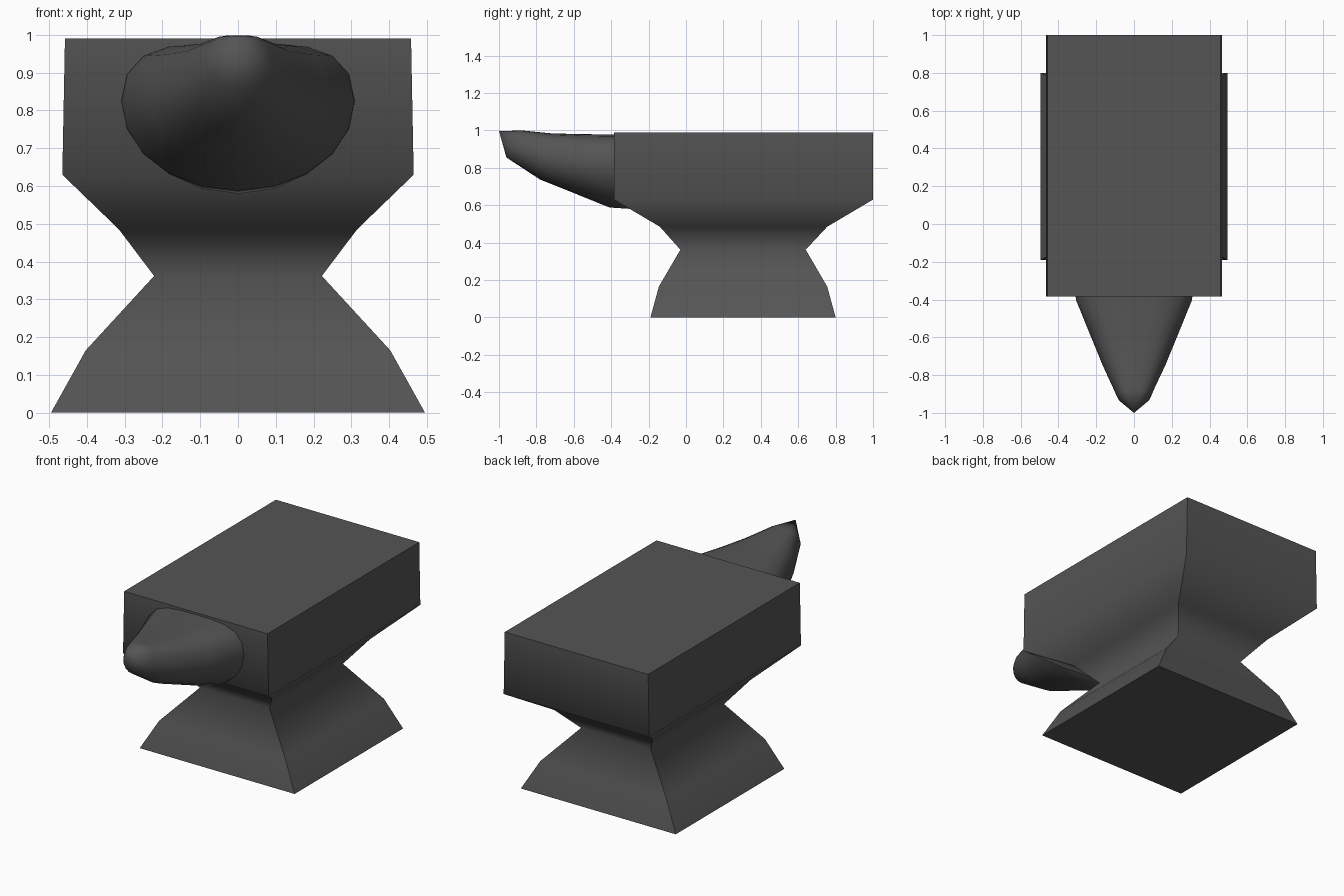
import bpy, bmesh
from math import sin, cos, pi

if "Cube" in bpy.data.objects:
    bpy.data.objects.remove(bpy.data.objects["Cube"])


def loft(name, rings, tip=None, sharp=False):
    """Skin a list of equal-length closed rings, capping both ends."""
    bm = bmesh.new()
    rows = [[bm.verts.new(p) for p in ring] for ring in rings]
    n = len(rows[0])
    for a, b in zip(rows, rows[1:]):
        for i in range(n):
            j = (i + 1) % n
            bm.faces.new((a[i], a[j], b[j], b[i]))
    bm.faces.new(rows[0][::-1])
    if tip:
        t = bm.verts.new(tip)
        for i in range(n):
            bm.faces.new((rows[-1][i], rows[-1][(i + 1) % n], t))
    else:
        bm.faces.new(rows[-1])
    bmesh.ops.recalc_face_normals(bm, faces=bm.faces)
    for f in bm.faces:
        f.smooth = True
    if sharp:
        # keep upright corners and both end rims crisp
        for a, b in zip(rows, rows[1:]):
            for u, v in zip(a, b):
                bm.edges.get((u, v)).smooth = False
        for row in (rows[0], rows[-1]):
            for i in range(n):
                bm.edges.get((row[i], row[(i + 1) % n])).smooth = False
    me = bpy.data.meshes.new(name)
    bm.to_mesh(me)
    bm.free()
    ob = bpy.data.objects.new(name, me)
    bpy.context.collection.objects.link(ob)
    return ob


# Body: flared foot, narrow waist and block, as rectangles (z, half width, y min, y max)
levels = [
    (0.00, 0.495, -0.19, 0.80),
    (0.165, 0.403, -0.145, 0.755),
    (0.362, 0.222, -0.03, 0.64),
    (0.485, 0.315, -0.14, 0.755),
    (0.63, 0.465, -0.385, 1.0),
    (0.99, 0.458, -0.385, 1.0),
]
loft("anvil_body",
     [[(-w, y0, z), (w, y0, z), (w, y1, z), (-w, y1, z)] for z, w, y0, y1 in levels],
     sharp=True)

# Horn: 20-sided flat-topped sections (y, half width, z of widest point, bottom, top, lean)
sections = [
    (-0.25, 0.313, 0.825, 0.577, 0.978, 0.0),
    (-0.40, 0.308, 0.825, 0.588, 0.978, 0.01),
    (-0.58, 0.235, 0.835, 0.665, 0.980, 0.02),
    (-0.75, 0.165, 0.865, 0.737, 0.984, 0.03),
    (-0.915, 0.087, 0.93, 0.855, 0.999, 0.045),
]


def horn_ring(y, w, mid, low, top, lean):
    ring = []
    for i in range(20):
        a = 2 * pi * i / 20
        s = sin(a)
        if s > 0:
            z = mid + (top - mid) * (1 - (1 - s) ** 1.7)
        else:
            z = mid + (mid - low) * s
        ring.append((w * cos(a), y + lean * s, z))
    return ring


loft("anvil_horn", [horn_ring(*s) for s in sections], tip=(0, -1.0, 0.997))

# Dark iron on every part
iron = bpy.data.materials.new("dark_iron")
iron.diffuse_color = (0.09, 0.09, 0.09, 1)
iron.use_nodes = True
iron.node_tree.nodes["Principled BSDF"].inputs["Base Color"].default_value = iron.diffuse_color
for ob in bpy.context.collection.objects:
    ob.data.materials.append(iron)
